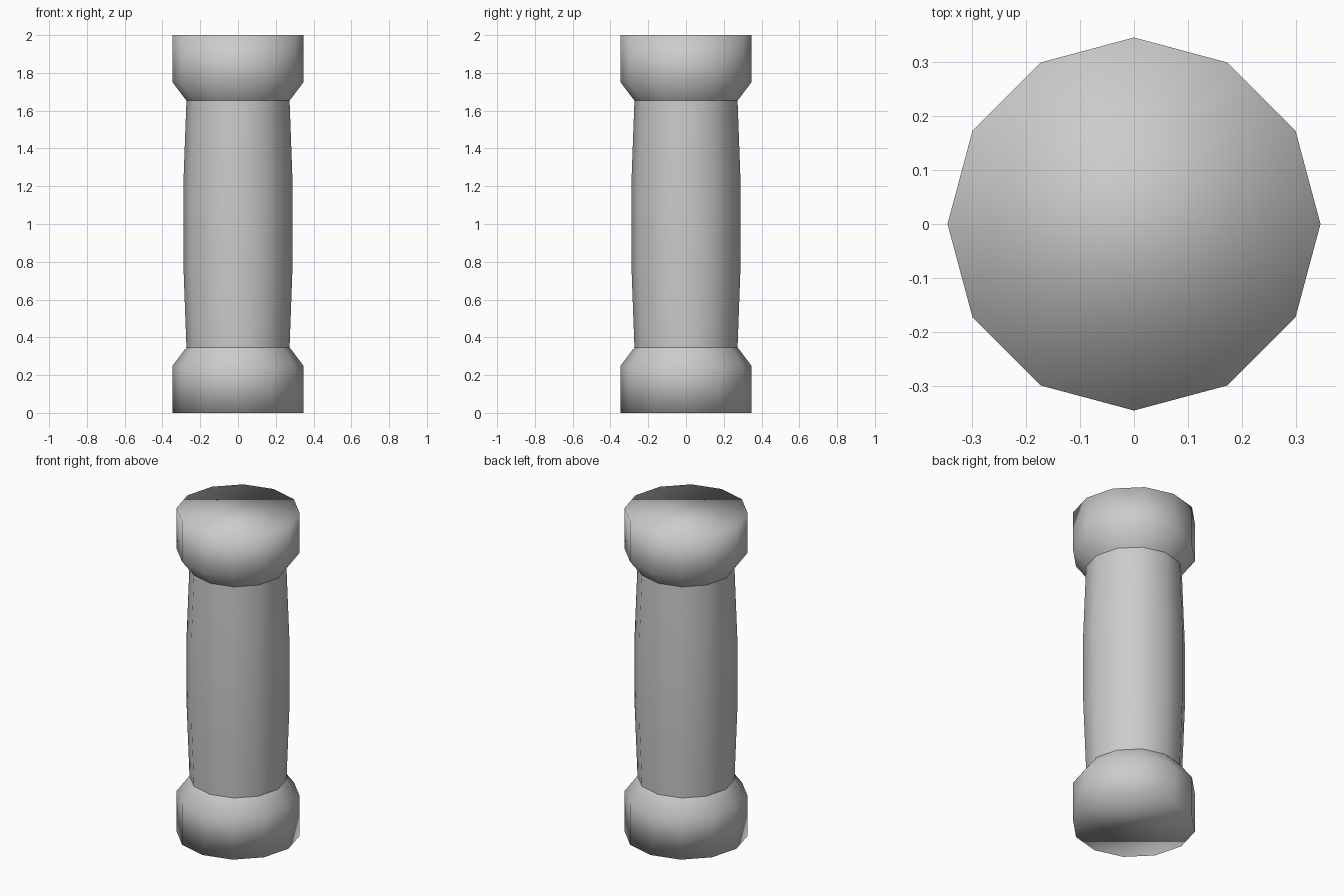
import bpy, bmesh, math

if "Cube" in bpy.data.objects:
    bpy.data.objects.remove(bpy.data.objects["Cube"])

SIDES = 12


def lathe(name, profile, cap_start=False, cap_end=False):
    """Spin a list of (radius, z) points into a smooth-shaded 12-sided part."""
    bm = bmesh.new()
    rings = []
    for r, z in profile:
        rings.append([bm.verts.new((r * math.cos(2 * math.pi * i / SIDES),
                                    r * math.sin(2 * math.pi * i / SIDES), z))
                      for i in range(SIDES)])
    for a, b in zip(rings, rings[1:]):
        for i in range(SIDES):
            j = (i + 1) % SIDES
            bm.faces.new((a[i], a[j], b[j], b[i]))
    if cap_start:
        bm.faces.new(rings[0][::-1])
    if cap_end:
        bm.faces.new(rings[-1])
    for f in bm.faces:
        f.smooth = True
    mesh = bpy.data.meshes.new(name)
    bm.to_mesh(mesh)
    bm.free()
    obj = bpy.data.objects.new(name, mesh)
    bpy.context.collection.objects.link(obj)
    return obj


# Base block with sloped shoulder, and the same profile flipped as the capital
block = [(0.346, 0.0), (0.346, 0.25), (0.273, 0.347)]
lathe("column_base", block, cap_start=True)
lathe("column_capital", [(r, 2.0 - z) for r, z in reversed(block)], cap_end=True)

# Slightly bulging shaft
lathe("column_shaft", [(0.273, 0.347), (0.289, 0.78), (0.289, 1.22), (0.273, 1.653)])
